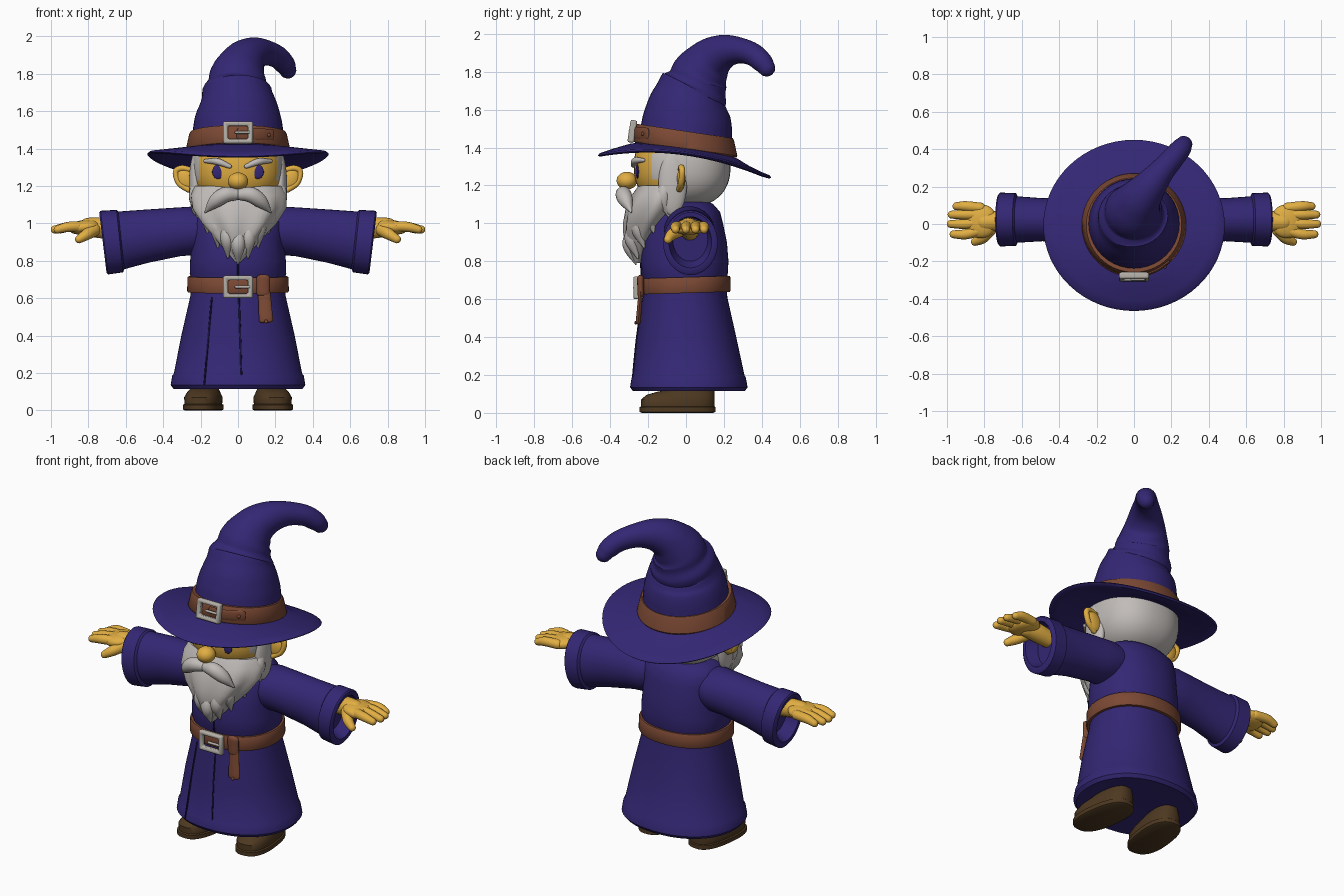
import bpy, bmesh, math
from math import sin, cos, pi, radians
from mathutils import Vector as V, Matrix

if "Cube" in bpy.data.objects:
    bpy.data.objects.remove(bpy.data.objects["Cube"])


def material(name, *rgb):
    m = bpy.data.materials.new(name)
    m.use_nodes = True
    m.diffuse_color = (*rgb, 1)
    m.node_tree.nodes["Principled BSDF"].inputs["Base Color"].default_value = (*rgb, 1)
    return m


PURPLE = material("purple cloth", .034, .02, .175)
SEAM = material("dark seam", .01, .006, .05)
SKIN = material("golden skin", .75, .42, .055)
HAIR = material("grey hair", .53, .5, .48)
LEATHER = material("brown leather", .2, .066, .034)
BOOT = material("dark boot leather", .075, .04, .015)
METAL = material("buckle metal", .45, .42, .38)


def finish(name, bm, mats, mirror=False, bevel=0):
    bmesh.ops.recalc_face_normals(bm, faces=bm.faces[:])
    me = bpy.data.meshes.new(name)
    bm.to_mesh(me)
    bm.free()
    for m in mats:
        me.materials.append(m)
    ob = bpy.data.objects.new(name, me)
    bpy.context.collection.objects.link(ob)
    bpy.ops.object.select_all(action='DESELECT')
    ob.select_set(True)
    bpy.context.view_layer.objects.active = ob
    bpy.ops.object.shade_smooth_by_angle(angle=radians(45))
    if bevel:
        b = ob.modifiers.new("Bevel", 'BEVEL')
        b.width, b.segments = bevel, 2
    if mirror:
        ob.modifiers.new("Mirror", 'MIRROR').use_mirror_merge = False
    return ob


def skin(name, rings, mat, caps=True, wrap=False, **kw):
    """Join a row of equal rings into one surface."""
    bm = bmesh.new()
    vs = [[bm.verts.new(p) for p in r] for r in rings]
    n = len(vs[0])
    for a, b in zip(vs, vs[1:] + (vs[:1] if wrap else [])):
        for i in range(n):
            bm.faces.new((a[i], a[(i + 1) % n], b[(i + 1) % n], b[i]))
    if caps and not wrap:
        bm.faces.new(vs[0])
        bm.faces.new(vs[-1])
    return finish(name, bm, [mat], **kw)


def ring(z, rx, front, back, tilt=0, p=2.2, n=56):
    """Rounded horizontal outline reaching from y=front to y=back."""
    cy, ry = (front + back) / 2, (back - front) / 2
    out = []
    for i in range(n):
        c, s = cos(2 * pi * i / n), sin(2 * pi * i / n)
        x = math.copysign(abs(c) ** (2 / p), c) * rx
        y = math.copysign(abs(s) ** (2 / p), s) * ry + cy
        out.append(V((x, y, z + tilt * y)))
    return out


def tube(name, path, mat, n=16, steps=5, up=(0, 0, 1), flat=1, round_start=True, **kw):
    """Smooth tapered tube; path holds (x, y, z, radius)."""
    q = [V(p) for p in path]
    q = [q[0] * 2 - q[1]] + q + [q[-1] * 2 - q[-2]]
    pts = []
    for i in range(1, len(q) - 2):
        a, b, c, d = q[i - 1:i + 3]
        for k in range(steps):
            t = k / steps
            pts.append((2 * b + (c - a) * t + (2 * a - 5 * b + 4 * c - d) * t * t
                        + (3 * b - a - 3 * c + d) * t ** 3) / 2)
    pts.append(q[-2])
    ref, frames = V(up), []
    for i, p in enumerate(pts):
        t = (pts[min(i + 1, len(pts) - 1)] - pts[max(i - 1, 0)]).to_3d().normalized()
        ref = (ref - t * ref.dot(t)).normalized()
        frames.append((p.to_3d(), t, ref, max(p.w, .001)))
    ends = [radians(a) for a in (25, 50, 75)]
    c, t, u, r = frames[-1]
    tail = [(c + t * r * flat * sin(a), t, u, r * cos(a)) for a in ends]
    c, t, u, r = frames[0]
    head = [(c - t * r * flat * sin(a), t, u, r * cos(a)) for a in reversed(ends)]
    frames = (head if round_start else []) + frames + tail
    rings = [[c + u * (r * cos(2 * pi * i / n)) + t.cross(u) * (r * flat * sin(2 * pi * i / n))
              for i in range(n)] for c, t, u, r in frames]
    return skin(name, rings, mat, **kw)


def blob(name, centre, size, mat, rot=0, square=1, mats=None, rule=None, **kw):
    """Ellipsoid, optionally squared off and coloured by a rule."""
    bm = bmesh.new()
    bmesh.ops.create_uvsphere(bm, u_segments=40, v_segments=24, radius=1)
    for v in bm.verts:
        v.co = V([math.copysign(abs(k) ** square, k) * s for k, s in zip(v.co, size)])
    bm.transform(Matrix.Translation(centre) @ Matrix.Rotation(rot, 4, 'Y'))
    if rule:
        for f in bm.faces:
            f.material_index = rule(f.calc_center_median())
    return finish(name, bm, mats or [mat], **kw)


# Robe
profile = [(.12, .30, -.24, .27), (.115, .345, -.28, .31), (.135, .36, -.295, .325),
           (.185, .352, -.287, .316), (.197, .343, -.28, .309), (.4, .303, -.26, .265),
           (.61, .255, -.228, .218), (.7, .248, -.222, .212), (.73, .258, -.235, .22),
           (.8, .256, -.238, .224), (.9, .247, -.233, .216), (1, .25, -.2, .195),
           (1.06, .238, -.17, .18), (1.1, .19, -.12, .145), (1.125, .1, -.08, .1)]
skin("robe", [ring(*r) for r in profile], PURPLE)
tube("robe_front_seam", [(.005, -.228, .6, .005), (.012, -.259, .4, .005), (.02, -.285, .14, .005)], SEAM, n=8)
tube("robe_side_seam", [(-.14, -.2, .6, .005), (-.158, -.23, .4, .005), (-.18, -.261, .14, .005)], SEAM, n=8)
tube("robe_chest_seam", [(0, -.234, .72, .005), (0, -.238, .82, .005), (0, -.232, .92, .005)], SEAM, n=8)

# Sleeves with turned cuffs and hollow openings
rings = []
for x, lo, hi, front, back in [(.12, .88, 1.07, -.11, .13), (.24, .83, 1.09, -.115, .15),
                               (.32, .825, 1.085, -.105, .145), (.5, .79, 1.073, -.092, .138),
                               (.64, .755, 1.063, -.1, .148), (.65, .738, 1.072, -.117, .165),
                               (.735, .727, 1.067, -.12, .168), (.742, .737, 1.058, -.11, .158),
                               (.738, .765, 1.035, -.09, .135), (.66, .8, 1.03, -.07, .115)]:
    rings.append([])
    for i in range(36):
        a = 2 * pi * i / 36
        z = (lo + hi) / 2 + (hi - lo) / 2 * sin(a)
        y = (front + back) / 2 + (back - front) / 2 * cos(a)
        rings[-1].append((x - .12 * (hi - z) * x / .735, y, z))
skin("sleeves", rings, PURPLE, mirror=True)

# Hands
tube("wrists", [(.64, .02, .96, .05), (.73, .015, .975, .055), (.8, .01, .98, .05)], SKIN, mirror=True)
blob("palms", (.82, .015, .98), (.085, .09, .038), SKIN, rot=.12, square=.9, mirror=True)
for i, (y, tip) in enumerate([(-.055, .965), (.0, .98), (.05, .975), (.095, .95)]):
    tube(f"finger_{i + 1}", [(.82, y * .8 + .01, .982, .028), (.9, y, .982, .027), (tip, y, .967, .021)],
         SKIN, mirror=True)
tube("thumbs", [(.77, -.03, .965, .035), (.81, -.075, .94, .03), (.85, -.095, .915, .022)], SKIN, mirror=True)

# Boots
turn = Matrix.Translation((.18, 0, 0)) @ Matrix.Rotation(radians(7), 4, 'Z')
profile = [(0, .095, -.235, .145), (.006, .104, -.247, .155), (.03, .104, -.247, .155),
           (.034, .096, -.238, .15), (.07, .098, -.238, .152), (.095, .085, -.21, .152),
           (.112, .075, -.15, .15), (.125, .07, -.08, .148), (.17, .065, -.05, .14)]
skin("boots", [[turn @ p for p in ring(*r, p=2.5, n=40)] for r in profile], BOOT, mirror=True)

# Belt with hanging strap
skin("belt", [ring(z, .262 + d, -.234 - d, .226 + d, .03)
              for z, d in ((.632, -.02), (.632, .006), (.64, .01), (.71, .008), (.716, .004), (.716, -.02))], LEATHER)
tube("belt_strap", [(.135, -.235, .69, .03), (.142, -.242, .6, .034), (.15, -.252, .48, .038)],
     LEATHER, up=(1, 0, 0), flat=.35)
tube("belt_loop", [(.135, -.238, .625, .036), (.135, -.24, .71, .036)], LEATHER, up=(1, 0, 0), flat=.5)
blob("strap_rivet", (.15, -.266, .475), (.01, .006, .01), LEATHER)


def buckle(name, centre, lean):
    place = Matrix.Translation(centre) @ Matrix.Rotation(lean, 4, 'X')
    loops = [(.08, .06, -.018), (.08, .06, .018), (.054, .036, .018), (.054, .036, -.018)]
    corners = ((-1, -1), (1, -1), (1, 1), (-1, 1))
    skin(name, [[place @ V((w * x, y, h * z)) for x, z in corners] for w, h, y in loops],
         METAL, wrap=True, bevel=.01)
    ends = [place @ V((x, -.012, 0)) for x in (-.01, .06)]
    tube(name + "_prong", [(*e, .008) for e in ends], METAL, n=10)


buckle("belt_buckle", (0, -.26, .66), 0)

# Head and face
blob("head", (0, -.02, 1.3), (.25, .255, .22), None, square=.85, mats=[HAIR, SKIN],
     rule=lambda c: int(c.y < -.13 and abs(c.x) < .21))
blob("sideburns", (.227, -.07, 1.21), (.035, .075, .17), HAIR, mirror=True)
blob("nose", (0, -.312, 1.225), (.054, .054, .047), SKIN)
blob("eyes", (.107, -.256, 1.275), (.031, .01, .038), PURPLE, mirror=True)
tube("eyebrows", [(.045, -.278, 1.305, .012), (.11, -.268, 1.33, .018), (.175, -.225, 1.333, .01)],
     HAIR, mirror=True)
blob("ears", (.275, -.025, 1.235), (.05, .022, .062), SKIN, rot=.5, mirror=True)
tube("ear_rims", [(.25, -.03, 1.285, .014), (.3, -.025, 1.295, .016), (.333, -.02, 1.275, .016),
                  (.315, -.025, 1.215, .016), (.265, -.035, 1.18, .016)], SKIN, mirror=True)

# Beard and moustache
profile = [(1.2, .235, -.25, .02), (1.15, .256, -.285, .02), (1.08, .25, -.315, .0), (1, .195, -.328, -.06),
           (.95, .15, -.328, -.1), (.9, .108, -.318, -.15), (.85, .065, -.3, -.18), (.79, .012, -.27, -.24)]
rings = []
for r in profile:
    mid = V((0, (r[2] + r[3]) / 2, r[0]))
    wave = min(.06, (1.2 - r[0]) * .3)
    rings.append([mid + (p - mid) * (1 + wave * cos(i * pi / 4)) for i, p in enumerate(ring(*r, p=2))])
skin("beard", rings, HAIR)
for i in range(-4, 5):
    k = abs(i)
    x, tip = .054 * i, .785 + .031 * k ** 1.5
    y = -.285 + .011 * k * k
    tube(f"beard_lock_{i + 5}", [(x * 1.02, y + .01, tip + .19, .03), (x * 1.03, y - .01, tip + .1, .04),
                                 (x, y + .02, tip, .005)], HAIR, n=12)
tube("moustache", [(.012, -.325, 1.155, .032), (.07, -.33, 1.152, .042), (.125, -.315, 1.115, .036),
                   (.175, -.29, 1.06, .005)], HAIR, mirror=True)

# Hat brim, drooping toward the back
rings = []
for f, drop in [(.5, 0), (.62, 0), (.75, 0), (.88, 0), (.98, 0), (1, .008), (.98, .018),
                (.88, .024), (.75, .026), (.62, .028), (.5, .03)]:
    rings.append([])
    for i in range(64):
        a = 2 * pi * i / 64
        x, y = f * .485 * cos(a), f * .4575 * sin(a) - .0075
        s, t = sin(a), max(0, (f - .55) / .45) ** .85
        inner, rim = 1.397 - .13 * y, 1.378 - .058 * s - .07 * s * s
        rings[-1].append((x, y, inner + (rim - inner) * t - drop))
skin("hat_brim", rings, PURPLE, caps=False, wrap=True)

# Crooked hat cone with soft folds
tube("hat_cone", [(0, -.012, 1.38, .264), (0, .0, 1.47, .245), (0, .006, 1.55, .234), (0, .014, 1.62, .214),
                  (-.004, .03, 1.68, .19), (-.006, .045, 1.71, .184), (-.004, .06, 1.745, .158),
                  (.0, .075, 1.785, .152), (.012, .1, 1.825, .136), (.04, .145, 1.875, .112),
                  (.09, .21, 1.908, .088), (.15, .285, 1.912, .068), (.21, .355, 1.89, .06),
                  (.25, .402, 1.85, .055), (.266, .425, 1.82, .046)],
     PURPLE, n=40, steps=4, up=(1, 0, 0), round_start=False)

# Hat band
skin("hat_band", [ring(z, r, -r - .003, r - .008, -.15, p=2) for z, r in
                  ((1.388, .25), (1.388, .274), (1.396, .279), (1.476, .261), (1.486, .255), (1.486, .23))], LEATHER)
tube("hat_band_tongue", [(x, -.006 - (.27 ** 2 - x * x) ** .5, 1.477 - .15 * x * x, .032)
                         for x in (0, .07, .13, .185)], LEATHER, flat=.25)
blob("hat_band_rivet", (.165, -.228, 1.472), (.01, .01, .01), LEATHER)
buckle("hat_buckle", (0, -.283, 1.485), -.15)
